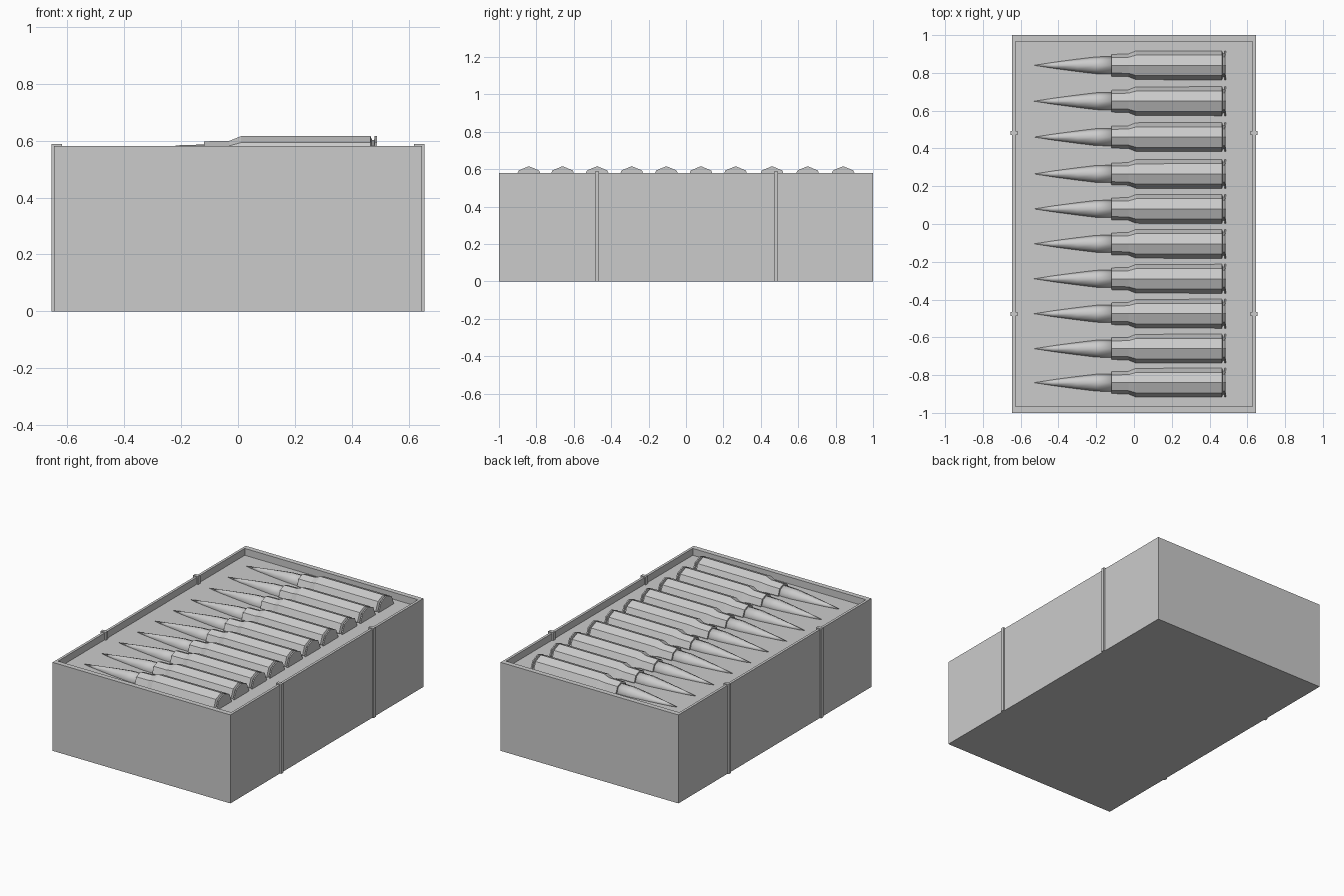
import bpy, bmesh, math

if "Cube" in bpy.data.objects:
    bpy.data.objects.remove(bpy.data.objects["Cube"])

W, L, H = 0.645, 1.0, 0.58        # half width, half length, height
IN_X, IN_Y, FLOOR = 0.628, 0.967, 0.535
AXIS_Z = 0.539                    # cartridge centre line
SIDES = 8


def finish(name, bm, smooth=False):
    bmesh.ops.recalc_face_normals(bm, faces=bm.faces)
    mesh = bpy.data.meshes.new(name)
    bm.to_mesh(mesh)
    bm.free()
    for p in mesh.polygons:
        p.use_smooth = smooth
    ob = bpy.data.objects.new(name, mesh)
    bpy.context.collection.objects.link(ob)
    return ob


def lathe(name, profile, smooth=False):
    """Revolve (x, radius) points about the x axis, one vertex facing up."""
    bm = bmesh.new()
    rings = []
    for x, r in profile:
        if r == 0:
            rings.append([bm.verts.new((x, 0, 0))] * SIDES)
        else:
            rings.append([bm.verts.new((x, r * math.sin(a), r * math.cos(a)))
                          for a in (2 * math.pi * i / SIDES for i in range(SIDES))])
    for a, b in zip(rings, rings[1:]):
        for i in range(SIDES):
            j = (i + 1) % SIDES
            bm.faces.new(list(dict.fromkeys((a[i], a[j], b[j], b[i]))))
    for ring in (rings[0], rings[-1]):
        if ring[0] is not ring[1]:
            bm.faces.new(ring)
    return finish(name, bm, smooth)


# Box: stacked rectangular loops, outside up, over the rim, down to the floor
bm = bmesh.new()
loops = [[bm.verts.new((sx * x, sy * y, z)) for sx, sy in ((-1, -1), (1, -1), (1, 1), (-1, 1))]
         for x, y, z in ((W, L, 0), (W, L, H), (IN_X, IN_Y, H), (IN_X, IN_Y, FLOOR))]
for a, b in zip(loops, loops[1:]):
    for i in range(4):
        j = (i + 1) % 4
        bm.faces.new((a[i], a[j], b[j], b[i]))
bm.faces.new(loops[0])
bm.faces.new(loops[-1])
finish("box", bm)

# Straps hooked over the long walls
hook = [(W, 0), (0.655, 0), (0.655, 0.587), (0.618, 0.587),
        (0.618, FLOOR), (IN_X, FLOOR), (IN_X, H), (W, H)]
for side in (-1, 1):
    for n, y in enumerate((-0.476, 0.481)):
        bm = bmesh.new()
        face = bm.faces.new([bm.verts.new((side * x, y - 0.011, z)) for x, z in hook])
        ext = bmesh.ops.extrude_face_region(bm, geom=[face], use_keep_orig=True)
        bmesh.ops.translate(bm, vec=(0, 0.022, 0),
                            verts=[v for v in ext["geom"] if isinstance(v, bmesh.types.BMVert)])
        finish(f"strap_{'left' if side < 0 else 'right'}_{n + 1}", bm)

# One cartridge: pointed tip and bottlenecked case with a grooved rim
tip = lathe("bullet_tip_1", [(-0.53, 0), (-0.42, 0.017), (-0.30, 0.033),
                             (-0.20, 0.045), (-0.11, 0.047)], True)
case = lathe("cartridge_case_1", [(-0.12, 0.058), (-0.03, 0.060), (0.01, 0.076), (0.465, 0.077),
                                  (0.471, 0.062), (0.478, 0.062), (0.480, 0.077), (0.488, 0.077)])

# Row of ten cartridges
rows = (-0.84, -0.66, -0.475, -0.29, -0.105, 0.08, 0.265, 0.46, 0.65, 0.84)
for part in (tip, case):
    for n, y in enumerate(rows):
        ob = part if n == 0 else part.copy()
        ob.name = f"{part.name[:-1]}{n + 1}"
        if n:
            bpy.context.collection.objects.link(ob)
        ob.location = (0, y, AXIS_Z)
